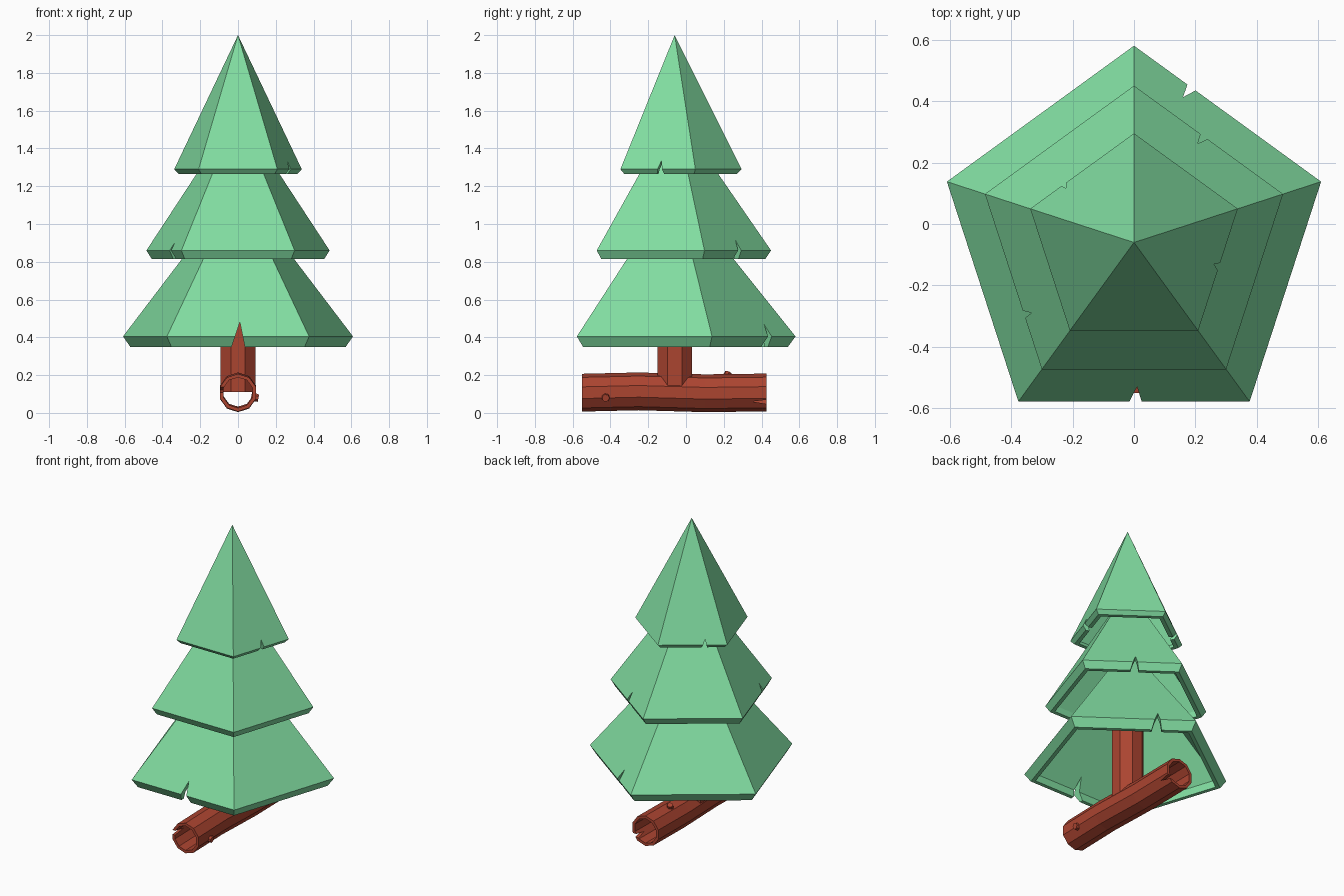
import bpy, bmesh, math
from mathutils import Vector

if "Cube" in bpy.data.objects:
    bpy.data.objects.remove(bpy.data.objects["Cube"])

CY = -0.06  # tree axis


def material(name, rgb):
    m = bpy.data.materials.new(name)
    m.diffuse_color = (*rgb, 1)
    m.use_nodes = True
    m.node_tree.nodes["Principled BSDF"].inputs["Base Color"].default_value = m.diffuse_color
    return m


GREEN = material("needle green", (0.22, 0.72, 0.355))
BARK = material("red bark", (0.41, 0.058, 0.03))


def make(name, bm, mat):
    bmesh.ops.recalc_face_normals(bm, faces=bm.faces[:])
    me = bpy.data.meshes.new(name)
    bm.to_mesh(me)
    bm.free()
    me.materials.append(mat)
    ob = bpy.data.objects.new(name, me)
    bpy.context.collection.objects.link(ob)
    return ob


def bridge(bm, a, b):
    n = len(a)
    for i in range(n):
        bm.faces.new((a[i], a[(i + 1) % n], b[(i + 1) % n], b[i]))


def cut(ob, triangle, sweep):
    """Cut a wedge (triangle swept along a vector) out of an object."""
    bm = bmesh.new()
    a = [bm.verts.new(p) for p in triangle]
    b = [bm.verts.new(Vector(p) + sweep) for p in triangle]
    bm.faces.new(a)
    bm.faces.new(b[::-1])
    bridge(bm, a, b)
    cutter = make("cutter", bm, ob.data.materials[0])
    cutter.hide_render = True
    mod = ob.modifiers.new("notch", 'BOOLEAN')
    mod.operation, mod.solver, mod.object = 'DIFFERENCE', 'EXACT', cutter
    bpy.context.view_layer.objects.active = ob
    bpy.ops.object.modifier_apply(modifier=mod.name)
    bpy.data.objects.remove(cutter)


def tier(name, r, z_rim, z_low, apex, r_low, wall):
    """Hollow five-sided cone with a chamfered rim."""
    bm = bmesh.new()

    def ring(rad, z):
        angles = [math.radians(90 + 72 * k) for k in range(5)]
        return [bm.verts.new((rad * math.cos(t), CY + rad * math.sin(t), z)) for t in angles]

    rings = [ring(r, z_rim), ring(r_low, z_low), ring(r_low - 0.03, z_low),
             ring(r - wall, z_rim)]
    for a, b in zip(rings, rings[1:]):
        bridge(bm, a, b)
    inner_apex = apex - wall * (apex - z_rim) / r
    for rg, z in ((rings[0], apex), (rings[-1], inner_apex)):
        tip = bm.verts.new((0, CY, z))
        for i in range(5):
            bm.faces.new((rg[i], rg[(i + 1) % 5], tip))
    return make(name, bm, GREEN)


def notch(ob, x, y, angle, z_low, height, half):
    """V-shaped nick in a tier rim, on the side facing the given angle."""
    n = Vector((math.cos(math.radians(angle)), math.sin(math.radians(angle)), 0))
    t = Vector((-n.y, n.x, 0))
    p = Vector((x, y, z_low - 0.02)) + n * 0.06
    tip = p + t * half * 0.25 + Vector((0, 0, height + 0.02))
    cut(ob, [p - t * half, p + t * half, tip], -n * 0.24)


# Foliage tiers with two nicks each
low = tier("lower_branches", 0.64, 0.405, 0.35, 1.205, 0.60, 0.06)
notch(low, 0.0, -0.578, 270, 0.35, 0.13, 0.04)
notch(low, 0.19, 0.44, 54, 0.35, 0.12, 0.035)
mid = tier("middle_branches", 0.51, 0.86, 0.815, 1.60, 0.48, 0.055)
notch(mid, 0.23, 0.28, 54, 0.815, 0.10, 0.03)
notch(mid, -0.36, -0.29, 198, 0.815, 0.09, 0.03)
top = tier("top_branches", 0.355, 1.29, 1.265, 2.0, 0.33, 0.045)
notch(top, 0.27, -0.14, 342, 1.265, 0.07, 0.025)
notch(top, -0.225, 0.13, 126, 1.265, 0.06, 0.022)


# Solid round parts of bark
def rod(name, start, end, r, sides, turn=0.0, r2=None):
    bm = bmesh.new()
    start, end = Vector(start), Vector(end)
    rot = (end - start).to_track_quat('Z', 'Y')
    ends = []
    for c, rad in ((start, r), (end, r if r2 is None else r2)):
        ends.append([bm.verts.new(c + rot @ Vector((rad * math.cos(t), rad * math.sin(t), 0)))
                     for t in (turn + math.tau * k / sides for k in range(sides))])
    bridge(bm, *ends)
    for e in ends:
        bm.faces.new(e)
    return make(name, bm, BARK)


rod("trunk", (0, CY, 0.11), (0, CY, 0.80), 0.099, 8, math.pi / 8)

# Hollow, slightly wavy log lying along y
bm = bmesh.new()
path = [(-0.55, 0.107), (-0.25, 0.114), (0.10, 0.104), (0.425, 0.108)]


def log_ring(y, z, r):
    return [bm.verts.new((r * math.cos(t), y, z + r * math.sin(t)))
            for t in (math.tau * (k + 0.5) / 10 for k in range(10))]


outer = [log_ring(y, z, 0.10) for y, z in path]
inner = [log_ring(y, z, 0.081) for y, z in path]
loop = outer + inner[::-1]
for i, a in enumerate(loop):
    bridge(bm, a, loop[(i + 1) % len(loop)])
log = make("hollow_log", bm, BARK)

# Cracks in the log ends
cut(log, [(-0.15, -0.60, 0.10), (-0.15, -0.60, 0.145), (-0.15, -0.46, 0.12)], Vector((0.11, 0, 0)))
cut(log, [(0.15, 0.47, 0.04), (0.15, 0.47, 0.075), (0.15, 0.35, 0.06)], Vector((-0.11, 0, 0)))

# Knots on the log
rod("side_knot", (0.07, -0.425, 0.085), (0.108, -0.425, 0.078), 0.026, 7, 0, 0.02)
rod("top_knot", (-0.03, 0.21, 0.18), (-0.04, 0.225, 0.215), 0.024, 7, 0, 0.018)
